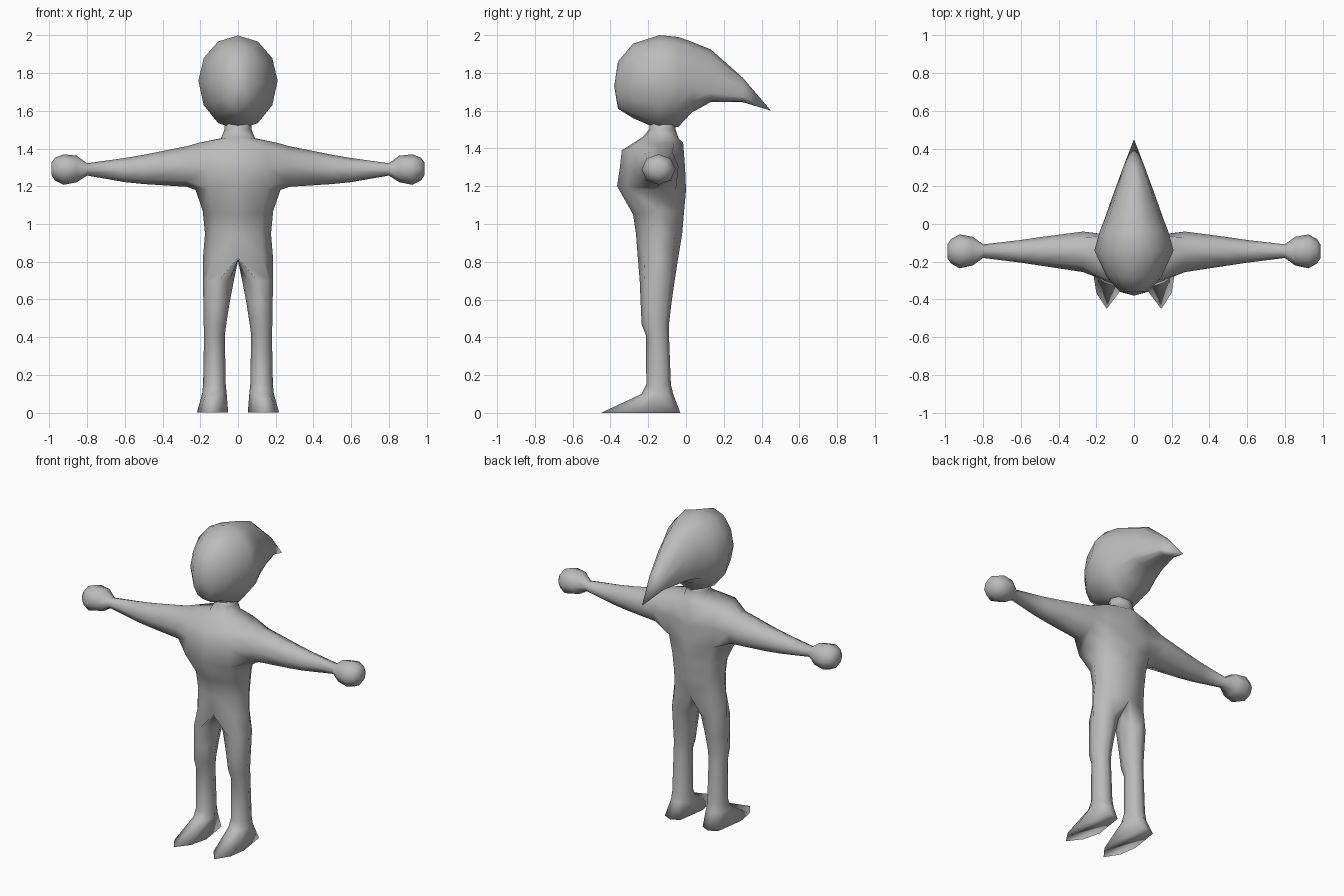
import bpy, bmesh, math

if "Cube" in bpy.data.objects:
    bpy.data.objects.remove(bpy.data.objects["Cube"])

grey = bpy.data.materials.new("plain grey")
grey.diffuse_color = (0.5, 0.5, 0.5, 1)
grey.use_nodes = True
grey.node_tree.nodes["Principled BSDF"].inputs["Base Color"].default_value = grey.diffuse_color


def finish(bm, name):
    bmesh.ops.recalc_face_normals(bm, faces=bm.faces)
    mesh = bpy.data.meshes.new(name)
    bm.to_mesh(mesh)
    bm.free()
    mesh.materials.append(grey)
    mesh.shade_smooth()
    bpy.context.collection.objects.link(bpy.data.objects.new(name, mesh))


def bridge(bm, a, b, closed=True, skip=()):
    n = len(a)
    for i in range(n if closed else n - 1):
        if i not in skip:
            j = (i + 1) % n
            bm.faces.new((a[i], a[j], b[j], b[i]))


# ---- body: right half of torso, leg and arm, then mirrored ----
bm = bmesh.new()

# torso half rings: front z, side z, half width, front y, back y
TORSO = [(1.54, 1.54, .07, -.19, -.06), (1.50, 1.50, .072, -.195, -.055),
         (1.46, 1.455, .09, -.23, -.04), (1.39, 1.43, .21, -.34, -.015),
         (1.30, 1.30, .22, -.35, -.005), (1.20, 1.18, .225, -.365, 0),
         (1.05, 1.07, .187, -.28, -.01), (.95, .95, .175, -.265, -.02),
         (.82, .83, .185, -.255, -.04)]
rings = []
for zf, zs, w, yf, yb in TORSO:
    ring = []
    for k in range(5):
        a = math.radians(-90 + 45 * k)
        y = (yf + yb) / 2 + (yb - yf) / 2 * math.sin(a)
        z = zf + (zs - zf) * max(0, min(1, k / 2))
        ring.append(bm.verts.new((w * math.cos(a) if k % 4 else 0, y, z)))
    rings.append(ring)
for i in range(len(rings) - 1):
    bridge(bm, rings[i], rings[i + 1], False, (1, 2) if i in (3, 4) else ())

# leg: rings as z, inner x, outer x, front y, back y
LEG = [(.70, .022, .185, -.245, -.06), (.58, .045, .184, -.24, -.077),
       (.47, .062, .182, -.235, -.09), (.41, .07, .18, -.212, -.09),
       (.15, .065, .185, -.21, -.08), (.10, .06, .19, -.235, -.068)]
prev = rings[-1] + [bm.verts.new((0, y, z)) for y, z in
                    ((-.09, .81), (-.145, .805), (-.2, .81))]
for z, x0, x1, y0, y1 in LEG:
    ring = []
    for k in range(8):
        a = math.radians(-90 + 45 * k)
        ring.append(bm.verts.new(((x0 + x1) / 2 + (x1 - x0) / 2 * math.cos(a),
                                  (y0 + y1) / 2 + (y1 - y0) / 2 * math.sin(a), z)))
    bridge(bm, prev, ring)
    prev = ring

# foot: pointed sole outline
SOLE = [(.145, -.45), (.2, -.365), (.218, -.25), (.19, -.055),
        (.135, -.03), (.08, -.055), (.052, -.25), (.08, -.365)]
sole = [bm.verts.new((x, y, 0)) for x, y in SOLE]
bridge(bm, prev, sole)
bm.faces.new(sole)

# arm and hand: rings as x, low z, high z, front y, back y
ARM = [(.27, 1.197, 1.413, -.255, -.04), (.5, 1.212, 1.367, -.22, -.07),
       (.6, 1.222, 1.35, -.205, -.085), (.8, 1.257, 1.322, -.18, -.108),
       (.855, 1.222, 1.362, -.22, -.068), (.925, 1.208, 1.37, -.235, -.055),
       (.97, 1.23, 1.352, -.21, -.08), (.99, 1.26, 1.325, -.18, -.11)]
t, m, b = rings[3], rings[4], rings[5]
prev = [b[1], b[2], b[3], m[3], t[3], t[2], t[1], m[1]]
for x, z0, z1, y0, y1 in ARM:
    ring = []
    for k in range(8):
        a = math.radians(-135 + 45 * k)
        ring.append(bm.verts.new((x, (y0 + y1) / 2 + (y1 - y0) / 2 * math.cos(a),
                                  (z0 + z1) / 2 + (z1 - z0) / 2 * math.sin(a))))
    bridge(bm, prev, ring)
    prev = ring
bm.faces.new(prev)

bmesh.ops.mirror(bm, geom=bm.verts[:] + bm.edges[:] + bm.faces[:],
                 axis='X', merge_dist=.0005)
bmesh.ops.remove_doubles(bm, verts=bm.verts, dist=.0005)
bmesh.ops.holes_fill(bm, edges=[e for e in bm.edges if e.is_boundary], sides=0)
finish(bm, "body")

# ---- head with swept-back hair: rings as y, low z, widest z, high z, half width ----
HEAD = [(-.36, 1.61, 1.74, 1.86, .075), (-.28, 1.56, 1.75, 1.955, .145),
        (-.14, 1.50, 1.76, 2.0, .21), (-.04, 1.515, 1.75, 1.99, .182),
        (.03, 1.59, 1.72, 1.965, .155), (.13, 1.645, 1.695, 1.925, .12),
        (.30, 1.645, 1.675, 1.775, .058)]
bm = bmesh.new()
prev = None
SIDES = 12
for y, z0, zm, z1, w in HEAD:
    ring = []
    for k in range(SIDES):
        a = math.tau * k / SIDES
        s = math.sin(a)
        ring.append(bm.verts.new((w * math.cos(a), y,
                                  zm + s * (z1 - zm if s > 0 else zm - z0))))
    if prev:
        bridge(bm, prev, ring)
    else:
        first = ring
    prev = ring
for ring, y, z in ((first, -.38, 1.73), (prev, .45, 1.6)):
    tip = bm.verts.new((0, y, z))
    for k in range(SIDES):
        bm.faces.new((ring[k], ring[(k + 1) % SIDES], tip))
finish(bm, "head")
